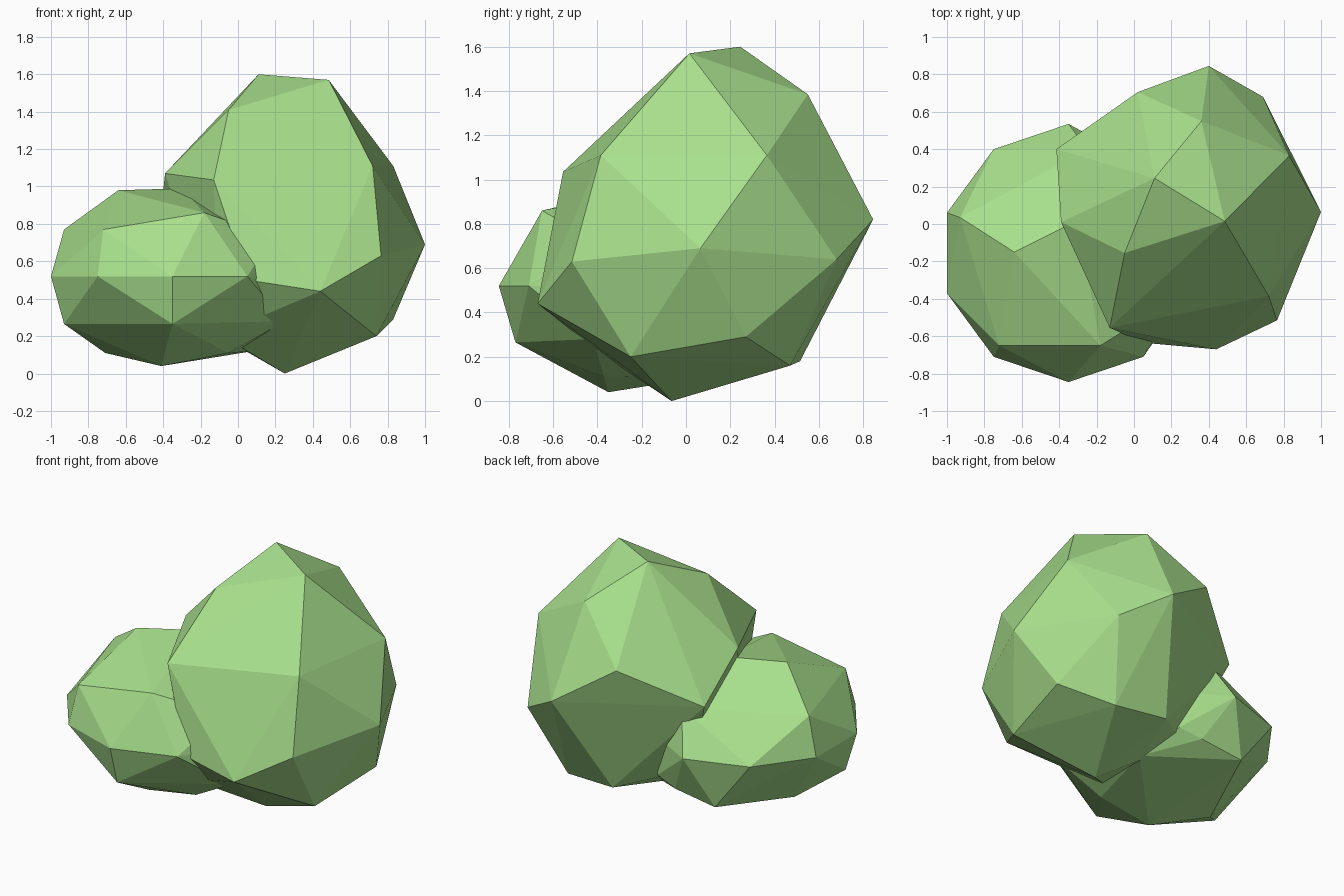
import bpy, bmesh

# Single leaf-green colour for both clumps
green = bpy.data.materials.new("leaf_green")
green.diffuse_color = (0.39, 0.74, 0.262, 1)


def faceted_clump(name, corners):
    """Flat-faced convex clump wrapped around its corner points."""
    bm = bmesh.new()
    for p in corners:
        bm.verts.new(p)
    hull = bmesh.ops.convex_hull(bm, input=bm.verts[:])
    loose = {g for g in hull["geom_interior"] if isinstance(g, bmesh.types.BMVert)}
    bmesh.ops.delete(bm, geom=list(loose), context='VERTS')
    bmesh.ops.recalc_face_normals(bm, faces=bm.faces[:])
    mesh = bpy.data.meshes.new(name)
    bm.to_mesh(mesh)
    bm.free()
    mesh.materials.append(green)
    obj = bpy.data.objects.new(name, mesh)
    bpy.context.collection.objects.link(obj)
    return obj


# Tall clump, top ring down to base
faceted_clump("large_clump", [
    (0.11, 0.245, 1.60), (0.485, 0.015, 1.57), (-0.05, -0.155, 1.41), (0.36, 0.55, 1.385),
    (0.72, -0.385, 1.11), (0.83, 0.365, 1.11), (-0.39, 0.01, 1.07), (-0.13, -0.555, 1.035),
    (0.02, 0.705, 1.07), (-0.415, 0.40, 0.83), (0.40, 0.845, 0.82), (1.0, 0.065, 0.69),
    (0.69, 0.68, 0.64), (0.765, -0.515, 0.63), (0.05, -0.635, 0.50), (0.44, -0.67, 0.44),
    (0.83, 0.27, 0.29), (-0.20, 0.22, 0.29), (-0.10, -0.38, 0.21), (0.74, -0.25, 0.20),
    (0.54, 0.47, 0.16), (0.18, 0.515, 0.18), (0.05, 0.13, 0.115), (0.25, -0.065, 0.0),
])

# Low clump leaning into its left side
faceted_clump("small_clump", [
    (-0.64, -0.15, 0.98), (-0.30, 0.02, 0.99), (-0.18, -0.65, 0.86), (-0.72, -0.65, 0.77),
    (-0.93, 0.035, 0.77), (-0.25, 0.40, 0.78), (0.19, -0.42, 0.73), (0.15, -0.10, 0.75),
    (-1.0, -0.37, 0.52), (-1.0, 0.06, 0.52), (-0.75, 0.40, 0.52), (-0.35, 0.535, 0.52),
    (0.0, 0.34, 0.52), (0.27, -0.37, 0.52), (0.05, -0.71, 0.52), (-0.35, -0.845, 0.52),
    (-0.75, -0.71, 0.52),
    (-0.93, -0.35, 0.265), (-0.35, -0.77, 0.265), (0.25, -0.42, 0.28), (-0.05, 0.37, 0.27),
    (-0.20, 0.40, 0.23), (-0.50, 0.41, 0.19), (-0.71, -0.13, 0.11), (0.08, 0.15, 0.12),
    (-0.05, -0.37, 0.11), (-0.41, -0.35, 0.04),
])
